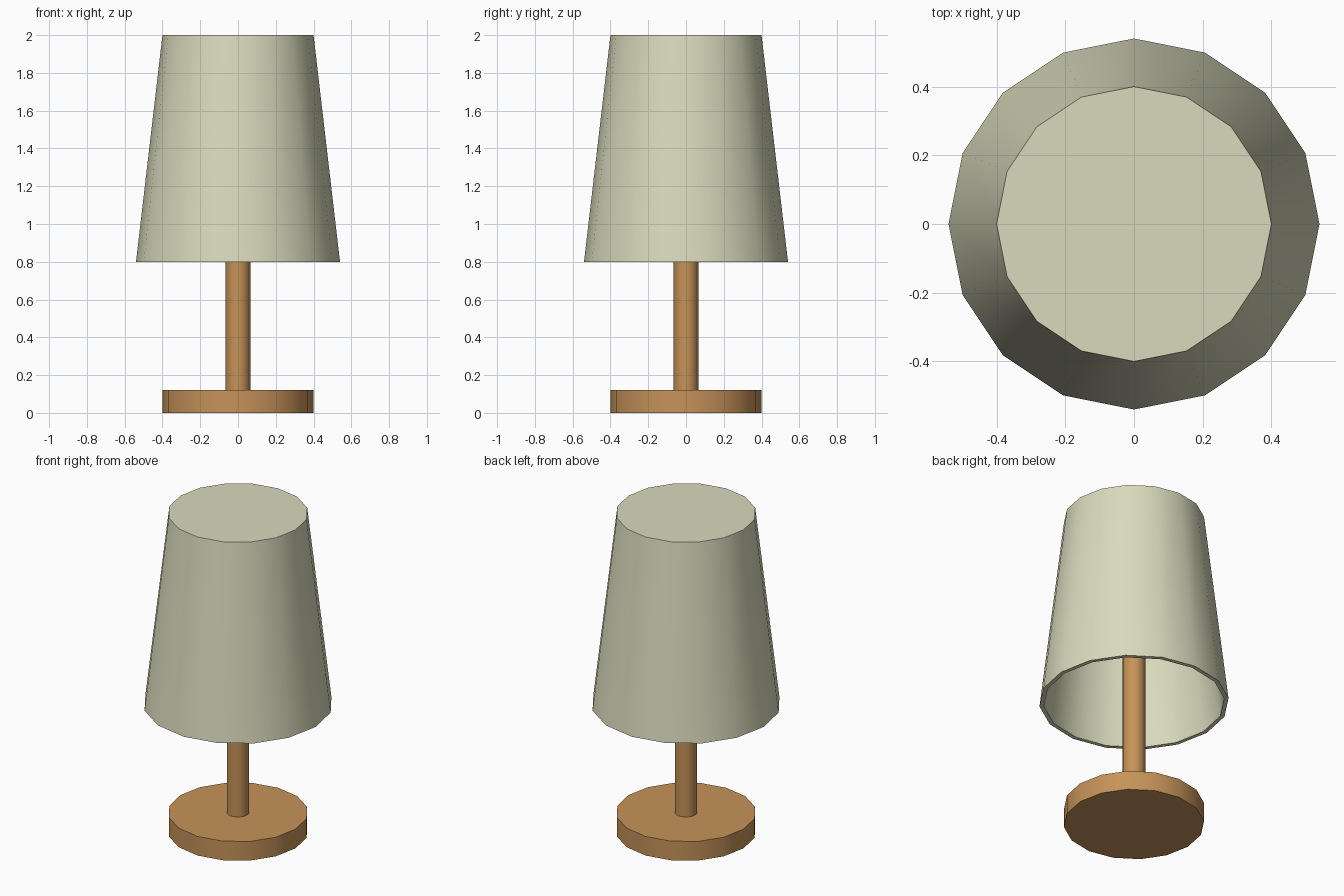
import bpy, bmesh, math

if "Cube" in bpy.data.objects:
    bpy.data.objects.remove(bpy.data.objects["Cube"])

SIDES = 16


def material(name, rgb):
    m = bpy.data.materials.new(name)
    m.diffuse_color = (*rgb, 1)
    m.use_nodes = True
    m.node_tree.nodes["Principled BSDF"].inputs["Base Color"].default_value = m.diffuse_color
    return m


def lathe(name, profile, mat):
    """Spin an (r, z) profile around z; r = 0 is not needed, open ends are capped."""
    bm = bmesh.new()
    rings = [[bm.verts.new((r * math.cos(a), r * math.sin(a), z))
              for a in (math.tau * i / SIDES for i in range(SIDES))]
             for r, z in profile]
    for low, high in zip(rings, rings[1:]):
        for i in range(SIDES):
            j = (i + 1) % SIDES
            bm.faces.new((low[i], low[j], high[j], high[i]))
    bm.faces.new(rings[0])
    bm.faces.new(rings[-1])
    bmesh.ops.recalc_face_normals(bm, faces=bm.faces)
    mesh = bpy.data.meshes.new(name)
    bm.to_mesh(mesh)
    bm.free()
    mesh.materials.append(mat)
    obj = bpy.data.objects.new(name, mesh)
    bpy.context.collection.objects.link(obj)
    bpy.ops.object.select_all(action='DESELECT')
    obj.select_set(True)
    bpy.context.view_layer.objects.active = obj
    bpy.ops.object.shade_smooth_by_angle(angle=math.radians(40))
    return obj


wood = material("warm_wood", (0.56, 0.29, 0.10))
fabric = material("cream_fabric", (0.70, 0.70, 0.51))

# Round foot and central pole
lathe("base", [(0.40, 0.0), (0.40, 0.12)], wood)
lathe("pole", [(0.065, 0.12), (0.065, 1.97)], wood)

# Hollow tapered shade: inner ceiling, inner wall, bottom rim, outer wall, top
lathe("shade", [(0.385, 1.98), (0.515, 0.80), (0.54, 0.80), (0.40, 2.0)], fabric)
